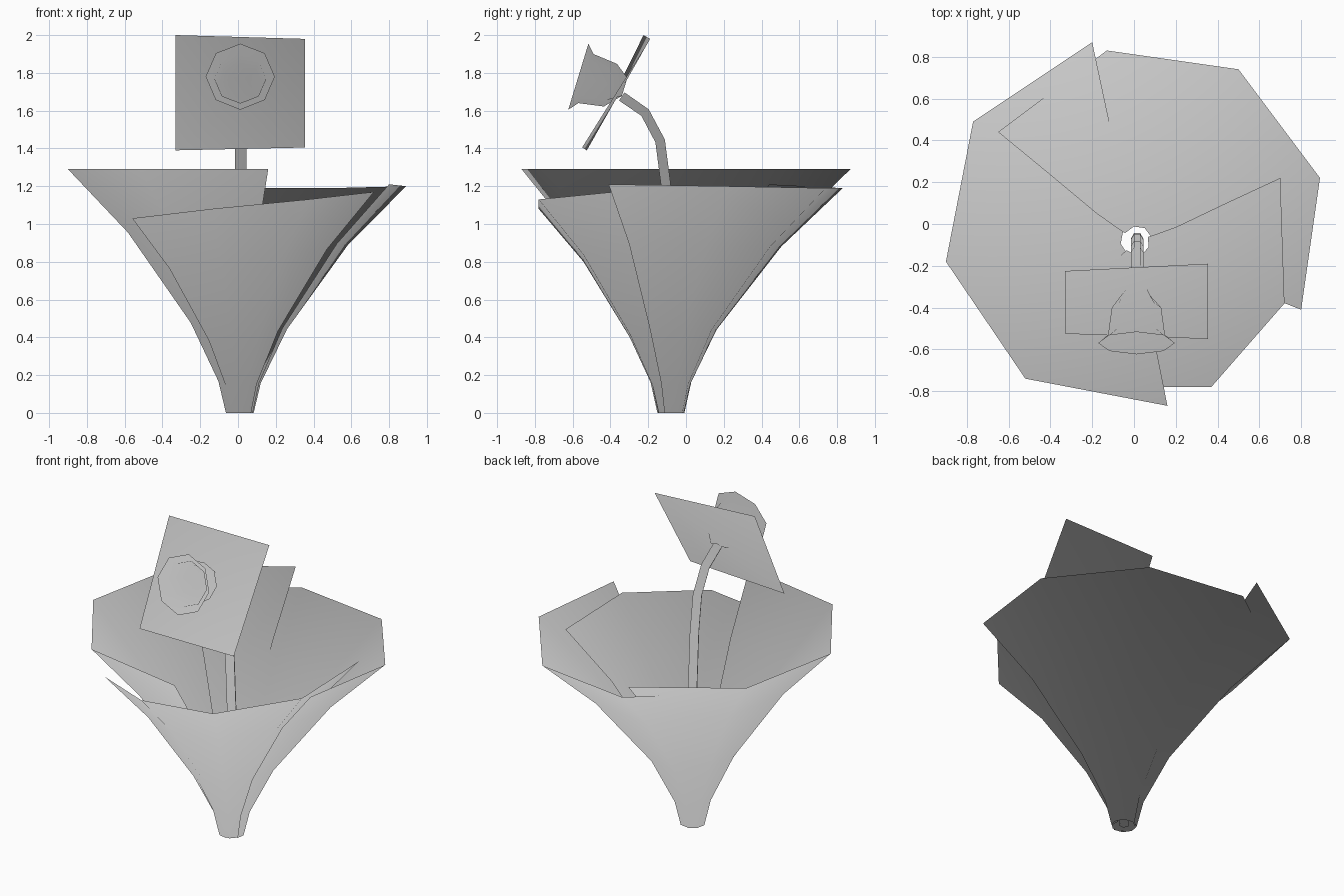
import bpy, bmesh, math
from mathutils import Vector

cube = bpy.data.objects.get("Cube")
if cube:
    bpy.data.objects.remove(cube, do_unlink=True)

grey = bpy.data.materials.new("plain_grey")
grey.use_nodes = True
grey.diffuse_color = (0.6, 0.6, 0.6, 1)
grey.node_tree.nodes["Principled BSDF"].inputs["Base Color"].default_value = (0.6, 0.6, 0.6, 1)


def loft(name, rings, closed=False, cap_start=False, cap_end=False):
    """Skin a list of point rings with quads, with soft foliage normals."""
    bm = bmesh.new()
    rows = [[bm.verts.new(p) for p in ring] for ring in rings]
    count = len(rows[0])
    for low, high in zip(rows, rows[1:]):
        for i in range(count if closed else count - 1):
            j = (i + 1) % count
            bm.faces.new((low[i], low[j], high[j], high[i]))
    if cap_start:
        bm.faces.new(rows[0][::-1])
    if cap_end:
        bm.faces.new(rows[-1])
    for face in bm.faces:
        face.smooth = True
    mesh = bpy.data.meshes.new(name)
    bm.to_mesh(mesh)
    bm.free()
    obj = bpy.data.objects.new(name, mesh)
    bpy.context.collection.objects.link(obj)
    mesh.materials.append(grey)
    # Normals point up and lean a little outward, as on game foliage
    mesh.normals_split_custom_set_from_vertices(
        [Vector((v.co.x * 0.3, v.co.y * 0.3, 1)).normalized() for v in mesh.vertices])


# Flared sheath leaves: height fraction, scale and y offset of each ring
FLARE = [(0, 0.082, -0.08), (0.13, 0.125, -0.08), (0.37, 0.285, -0.075),
         (0.74, 0.65, -0.035), (1, 1, 0)]
# Rims run counter-clockwise so that the outside faces outward
RIMS = {
    "left_leaf": [(-0.56, -0.55, 1.03), (-0.14, -0.78, 1.08), (0.37, -0.78, 1.13),
                  (0.72, -0.38, 1.17), (0.70, 0.22, 1.17)],
    "right_leaf": [(-0.20, 0.87, 1.29), (-0.77, 0.49, 1.29), (-0.90, -0.18, 1.29),
                   (-0.52, -0.74, 1.29), (0.16, -0.87, 1.29)],
    "back_leaf": [(0.80, -0.41, 1.21), (0.89, 0.22, 1.20), (0.50, 0.74, 1.19),
                  (-0.13, 0.83, 1.19), (-0.65, 0.44, 1.21)],
}
for leaf, rim in RIMS.items():
    loft(leaf, [[(0.01 * (1 - f) + x * s, dy + y * s, z * f) for x, y, z in rim]
                for f, s, dy in FLARE])


def ring(centre, axis, radius, sides, corner=1.0):
    """Polygon across an axis lying in the YZ plane."""
    side = Vector((1, 0, 0))
    up = axis.normalized().cross(side)
    points = []
    for i in range(sides):
        a = math.tau * i / sides
        r = radius * (corner if i % 2 else 1)
        points.append(Vector(centre) + side * r * math.cos(a) + up * r * math.sin(a))
    return points


# Stem bending forward at the top
path = [Vector((0.015, y, z)) for y, z in
        [(-0.07, 0), (-0.075, 0.6), (-0.107, 1.21), (-0.137, 1.44), (-0.217, 1.59), (-0.34, 1.675)]]
stem_rings = []
for i, p in enumerate(path):
    direction = path[min(i + 1, len(path) - 1)] - path[max(i - 1, 0)]
    stem_rings.append(ring(p, direction, 0.03, 6))
loft("stem", stem_rings, closed=True, cap_start=True, cap_end=True)

# Flat square of outer petals
loft("petal_plate", [[(-0.33, -0.525, 1.39), (0.355, -0.55, 1.405)],
                     [(-0.33, -0.225, 2.0), (0.355, -0.19, 1.98)]])

# Open trumpet cup with a square base and a flared rim
axis = Vector((0, -0.95, 0.29))
cup = [(-0.325, 1.726, 0.05, 1.41), (-0.40, 1.735, 0.118, 1),
       (-0.53, 1.77, 0.136, 1), (-0.57, 1.78, 0.183, 1)]
loft("trumpet_cup", [ring((0.012, y, z), axis, r, 8, corner) for y, z, r, corner in cup],
     closed=True, cap_start=True)
